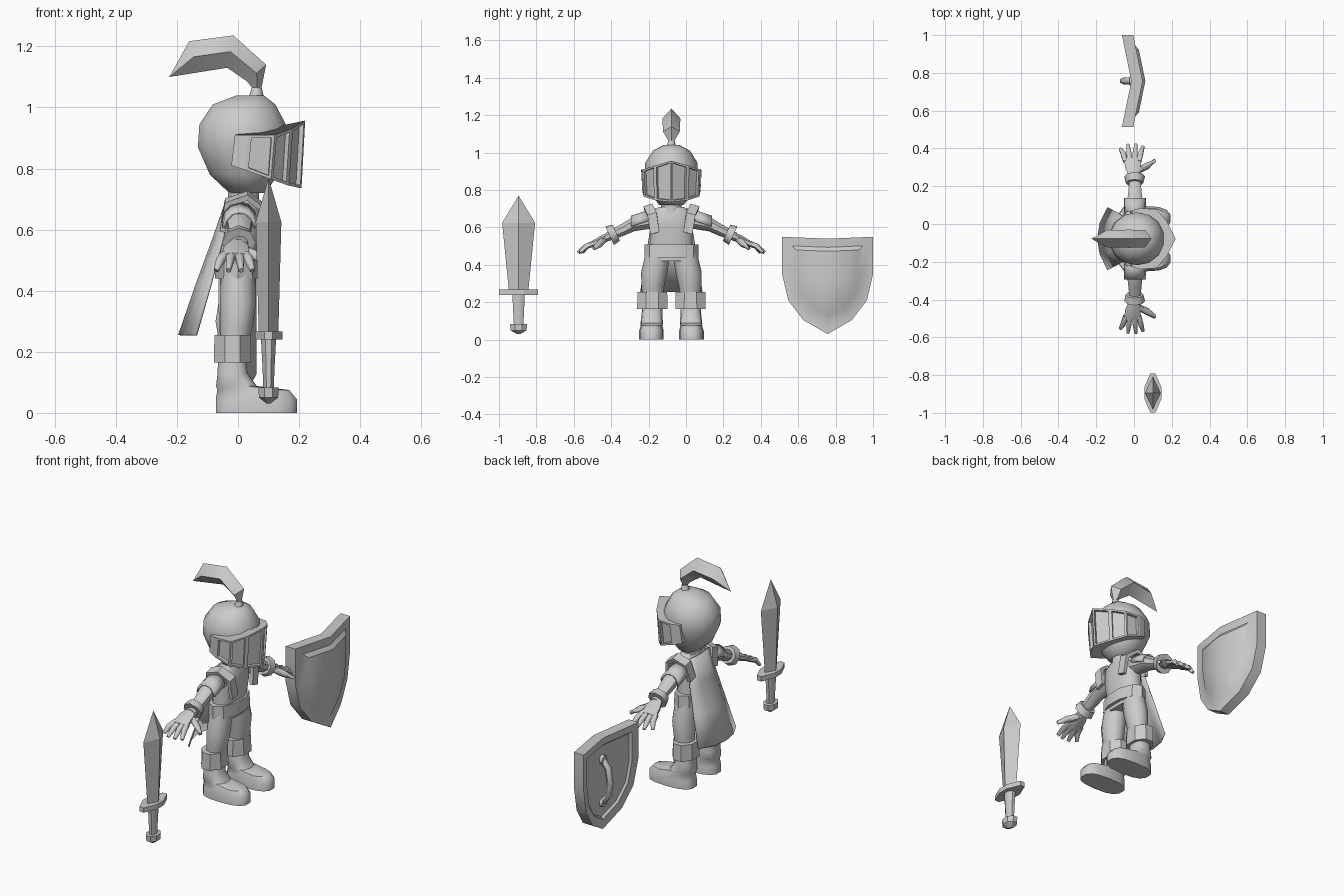
import bpy, bmesh, math
from mathutils import Vector

cube = bpy.data.objects.get("Cube")
if cube:
    bpy.data.objects.remove(cube)

grey = bpy.data.materials.new("plain_grey")
grey.use_nodes = True
tone = (0.6, 0.6, 0.6, 1)
grey.diffuse_color = tone
grey.node_tree.nodes["Principled BSDF"].inputs["Base Color"].default_value = tone

BODY_Y = -0.078


def finish(name, bm, y, angle):
    bmesh.ops.remove_doubles(bm, verts=bm.verts, dist=1e-5)
    bmesh.ops.recalc_face_normals(bm, faces=bm.faces)
    bmesh.ops.translate(bm, verts=bm.verts, vec=(0, y, 0))
    mesh = bpy.data.meshes.new(name)
    bm.to_mesh(mesh)
    bm.free()
    mesh.materials.append(grey)
    ob = bpy.data.objects.new(name, mesh)
    bpy.context.collection.objects.link(ob)
    bpy.ops.object.select_all(action='DESELECT')
    ob.select_set(True)
    bpy.context.view_layer.objects.active = ob
    if angle:
        bpy.ops.object.shade_smooth_by_angle(angle=math.radians(angle))
    return ob


def loft(name, rings, y=BODY_Y, angle=45, capped=True):
    """Skin a list of equal point rings."""
    bm = bmesh.new()
    rows = [[bm.verts.new(p) for p in r] for r in rings]
    n = len(rows[0])
    for a, b in zip(rows, rows[1:]):
        for i in range(n):
            j = (i + 1) % n
            bm.faces.new((a[i], a[j], b[j], b[i]))
    if capped:
        bm.faces.new(rows[0])
        bm.faces.new(rows[-1])
    return finish(name, bm, y, angle)


def ring(x, y, z, a, b, n=12, axis='z', power=1):
    """Ellipse ring across the z or y axis; power below 1 squares it off."""
    pts = []
    for i in range(n):
        t = 2 * math.pi * (i + 0.5) / n
        c, s = (math.copysign(abs(f(t)) ** power, f(t)) for f in (math.cos, math.sin))
        pts.append((x + a * c, y + b * s, z) if axis == 'z' else (x + a * c, y, z + b * s))
    return pts


def tube(name, path, radii, n=6, y=BODY_Y):
    """Round bar following a path."""
    pts = [Vector(p) for p in path]
    rings = []
    for i, p in enumerate(pts):
        d = (pts[min(i + 1, len(pts) - 1)] - pts[max(i - 1, 0)]).normalized()
        u = d.cross(Vector((1, 0, 0)) if abs(d.x) < 0.8 else Vector((0, 0, 1))).normalized()
        v = d.cross(u)
        rings.append([p + radii[i] * (u * math.cos(k * math.tau / n) + v * math.sin(k * math.tau / n))
                      for k in range(n)])
    return loft(name, rings, y, 60)


def thicken(ob, amount, offset=0):
    mod = ob.modifiers.new("thickness", 'SOLIDIFY')
    mod.thickness, mod.offset = amount, offset


def sheet(name, rows, thick, angle=40):
    """Open grid surface given a thickness."""
    bm = bmesh.new()
    vs = [[bm.verts.new(p) for p in r] for r in rows]
    for a, b in zip(vs, vs[1:]):
        for i in range(len(a) - 1):
            bm.faces.new((a[i], a[i + 1], b[i + 1], b[i]))
    thicken(finish(name, bm, BODY_Y, angle), thick)


# Head, neck and torso
loft("helmet", [ring(x, 0, z, a, b, 14) for z, x, a, b in (
    (.72, .03, .06, .065), (.78, .02, .115, .11), (.87, .015, .15, .14),
    (.945, .015, .145, .14), (1.01, .02, .105, .1), (1.04, .04, .045, .045))], angle=60)
loft("neck", [ring(.018, 0, z, .053, .055, 10) for z in (.66, .75)])
loft("torso", [ring(x, 0, z, a, b, 12, power=.8) for z, x, a, b in (
    (.42, 0, .06, .125), (.5, 0, .06, .115), (.6, .01, .068, .115),
    (.67, .015, .06, .115), (.71, .015, .045, .07))])
loft("belt", [ring(0, 0, z, a, .145, 10) for z, a in ((.44, .08), (.51, .075))], angle=30)

# Visor: angled front with inset windows
half = [(-.01, .15, .91, .81), (.035, .162, .91, .795), (.12, .155, .91, .765),
        (.175, .09, .93, .745), (.22, 0, .957, .735)]
plan = half + [(x, -y, t, b) for x, y, t, b in reversed(half[:-1])]
bm = bmesh.new()
top = [bm.verts.new((x, y, t)) for x, y, t, b in plan]
low = [bm.verts.new((x - .012, y * .96, b)) for x, y, t, b in plan]
sides = [bm.faces.new((top[i], top[i + 1], low[i + 1], low[i])) for i in range(len(plan) - 1)]
bm.faces.new((top[0], top[-1], low[-1], low[0]))
bm.faces.new(top)
bm.faces.new(low)
bmesh.ops.recalc_face_normals(bm, faces=bm.faces)
windows = sides[1:-1]
bmesh.ops.inset_individual(bm, faces=windows, thickness=.014)
bmesh.ops.inset_individual(bm, faces=windows, thickness=.001, depth=-.016)
finish("visor", bm, BODY_Y, 0)

# Plume: diamond sections along a bent ridge
tube("plume_socket", [(.06, 0, 1.03), (.062, 0, 1.065)], [.026, .016], 8)
plume = [((.05, 1.06), (.076, 1.06), .014), ((.03, 1.085), (.092, 1.14), .045),
         ((-.035, 1.13), (-.015, 1.236), .048), ((-.13, 1.115), (-.16, 1.217), .045),
         ((-.225, 1.1), (-.225, 1.1), 0)]
loft("plume", [[(lo[0], 0, lo[1]), ((lo[0] + hi[0]) / 2, w, (lo[1] + hi[1]) / 2),
                (hi[0], 0, hi[1]), ((lo[0] + hi[0]) / 2, -w, (lo[1] + hi[1]) / 2)]
               for lo, hi, w in plume])

# Cape: flared and bowed
sheet("cape", [[(x + bow * k * k, w * k, z) for k in (-1, -.5, 0, .5, 1)]
               for x, z, w, bow in ((-.035, .7, .09, .01), (-.08, .57, .115, .03),
                                    (-.135, .42, .14, .045), (-.192, .255, .165, .055))], .008)

for side, s in (("left", 1), ("right", -1)):
    # Leg, boot cuff and boot
    loft(side + "_leg", [ring(x, s * y, z, a, b, 10) for z, x, y, a, b in (
        (.2, -.015, .1, .045, .052), (.28, -.005, .1, .055, .06),
        (.36, 0, .092, .062, .07), (.46, 0, .072, .058, .066))])
    loft(side + "_boot_cuff", [ring(-.018, s * .102, z, a, b, 8) for z, a, b in (
        (.165, .066, .088), (.255, .064, .086))], angle=20)
    loft(side + "_boot", [ring(x, s * y, z, a, b, 14, power=.75) for z, x, y, a, b in (
        (0, .06, .107, .135, .066), (.045, .06, .107, .135, .066),
        (.075, .05, .106, .12, .058), (.088, -.005, .105, .068, .06),
        (.13, -.018, .104, .05, .056), (.2, -.02, .102, .045, .052))])

    # Shoulder strap over the chest and back
    path = [(.09, .09, .57), (.085, .105, .67), (.03, .125, .712),
            (-.035, .12, .69), (-.05, .1, .6)]
    sheet(side + "_shoulder_strap", [[(x, s * (y - .026), z + .006), (x, s * (y + .022), z - .008)]
                                     for x, y, z in path], .02, 0)
    # Curved plate over the upper arm
    sheet(side + "_shoulder_plate", [
        [(.005 + r * math.cos(t), s * y, z + r * math.sin(t))
         for t in (k * math.pi / 6 for k in range(7))]
        for y, z, r in ((.125, .635, .052), (.215, .605, .052))], .012)

    # Arm, wrist cuff and hand
    loft(side + "_arm", [ring(.005, s * y, z, r, r, 8, 'y') for y, z, r in (
        (.08, .645, .05), (.2, .62, .044), (.26, .588, .037), (.35, .547, .027))])
    tube(side + "_wrist_cuff", [(.003, s * .295, .572), (.003, s * .33, .556)], [.047, .055], 8)
    loft(side + "_palm", [ring(x, s * y, z, a, h, 8, 'y') for y, z, x, a, h in (
        (.325, .556, 0, .026, .022), (.37, .538, -.005, .043, .024),
        (.43, .508, -.01, .05, .017))])
    for i, (x, tip, reach) in enumerate(((-.045, -.072, .475), (-.022, -.032, .498),
                                         (.003, .01, .5), (.026, .048, .488))):
        tube(f"{side}_finger_{i + 1}", [(x, s * .41, .517), ((x + tip) / 2, s * .455, .499),
                                        (tip, s * reach, .466)], [.015, .015, .009])
    tube(side + "_thumb", [(.015, s * .36, .535), (.07, s * .385, .51), (.112, s * .415, .488)],
         [.018, .018, .01])

# Sword
SWORD = (.1, -.895)


def diamond(z, a, b):
    x, y = SWORD
    return [(x + a, y, z), (x, y + b, z), (x - a, y, z), (x, y - b, z)]


loft("sword_blade", [diamond(*r) for r in (
    (.26, .032, .052), (.625, .042, .088), (.77, 0, 0))], 0, 0)
loft("sword_guard", [[(SWORD[0] + .045 * u, SWORD[1] + v, z) for u, v in (
    (1, -.03), (1, .03), (.3, .104), (-.3, .104), (-1, .03), (-1, -.03), (-.3, -.104), (.3, -.104))]
    for z in (.24, .267)], 0, 0)
loft("sword_grip", [ring(*SWORD, z, a, b, 8) for z, a, b in (
    (.07, .018, .027), (.16, .022, .032), (.245, .027, .036))], 0)
loft("sword_pommel", [ring(*SWORD, z, a, b, 8) for z, a, b in (
    (.03, .006, .01), (.05, .034, .046), (.083, .036, .05))], 0, 20)

# Shield: nested outlines bowed about the middle
SHIELD_Y = .757
right = [(.243, .55), (.243, .35), (.21, .21), (.13, .105)]
outline = [(0, .54)] + right + [(0, .03)] + [(-y, z) for y, z in reversed(right)]


def shield_ring(scale, front):
    return [(front - .05 * abs(y * scale) / .243, y * scale, .33 + (z - .33) * scale)
            for y, z in outline]


loft("shield", [shield_ring(*r) for r in (
    (0, -.004), (.78, -.004), (.82, -.014), (1, -.014),
    (1, .046), (.78, .044), (.68, .06), (0, .06))], SHIELD_Y, 35, False)
tube("shield_handle", [(-.01, 0, .42), (-.045, 0, .38), (-.058, 0, .3), (-.045, 0, .22), (-.01, 0, .18)],
     [.018] * 5, 6, SHIELD_Y)
for z in (.42, .18):
    tube("handle_mount", [(0, 0, z), (-.025, 0, z)], [.026, .024], 8, SHIELD_Y)
